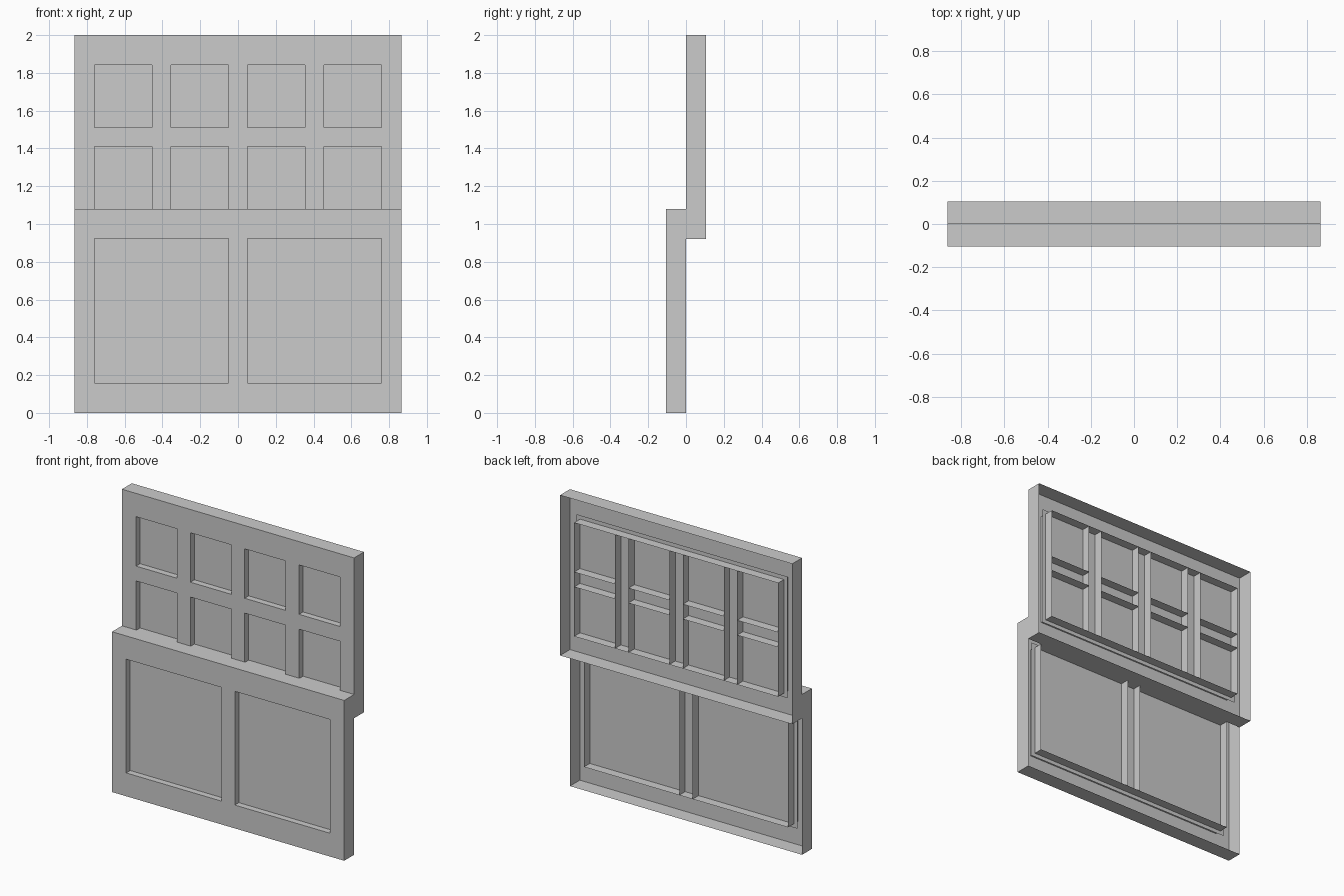
import bpy

if "Cube" in bpy.data.objects:
    bpy.data.objects.remove(bpy.data.objects["Cube"])

W, D = 0.865, 0.105          # half width of a sash, sash depth
STILE, RAIL = 0.105, 0.157   # frame widths: sides, top and bottom
BAR = 0.1                    # glazing bar width
SASH_H = 1.08
GLASS_IN = 0.043             # glass set back from the front


def make(name, verts, faces):
    mesh = bpy.data.meshes.new(name)
    mesh.from_pydata(verts, [], faces)
    ob = bpy.data.objects.new(name, mesh)
    bpy.context.collection.objects.link(ob)
    return ob


def rect(x0, x1, z0, z1, y):
    return [(x0, y, z0), (x1, y, z0), (x1, y, z1), (x0, y, z1)]


def frame(name, y, z0, z1):
    # Open-backed U channel swept round the rectangle
    outer = (-W, W, z0, z1)
    inner = (-W + STILE, W - STILE, z0 + RAIL, z1 - RAIL)
    loops = [(outer, y + D), (outer, y), (inner, y), (inner, y + D)]
    verts = [v for r, yy in loops for v in rect(*r, yy)]
    faces = [(4*k + i, 4*k + 4 + i, 4*k + 4 + (i+1) % 4, 4*k + (i+1) % 4)
             for k in range(3) for i in range(4)]
    make(name, verts, faces)


def bar(name, x0, x1, z0, z1, y, vertical):
    # Open-backed channel: front plus its two long walls
    verts = rect(x0, x1, z0, z1, y) + rect(x0, x1, z0, z1, y + D)
    sides = [(1, 5, 6, 2), (0, 3, 7, 4)] if vertical else [(0, 4, 5, 1), (3, 2, 6, 7)]
    make(name, verts, [(0, 1, 2, 3)] + sides)


def sash(name, y, z0, cols, rows):
    z1 = z0 + SASH_H
    frame(name + "_frame", y, z0, z1)
    xa, xb, za, zb = -W + STILE, W - STILE, z0 + RAIL, z1 - RAIL
    pw = (xb - xa - (cols - 1) * BAR) / cols
    ph = (zb - za - (rows - 1) * BAR) / rows
    for c in range(cols):
        x = xa + c * (pw + BAR)
        if c < cols - 1:
            bar(name + "_vertical_bar", x + pw, x + pw + BAR, za, zb, y, True)
        for r in range(rows - 1):
            z = za + r * (ph + BAR) + ph
            bar(name + "_horizontal_bar", x, x + pw, z, z + BAR, y, False)
    # Single glass sheet, tucked slightly into the frame channel
    make(name + "_glass", rect(xa - 0.026, xb + 0.026, za - 0.026, zb + 0.026,
                               y + GLASS_IN), [(0, 1, 2, 3)])


sash("lower_sash", -D, 0.0, 2, 1)
sash("upper_sash", 0.0, 2.0 - SASH_H, 4, 2)
